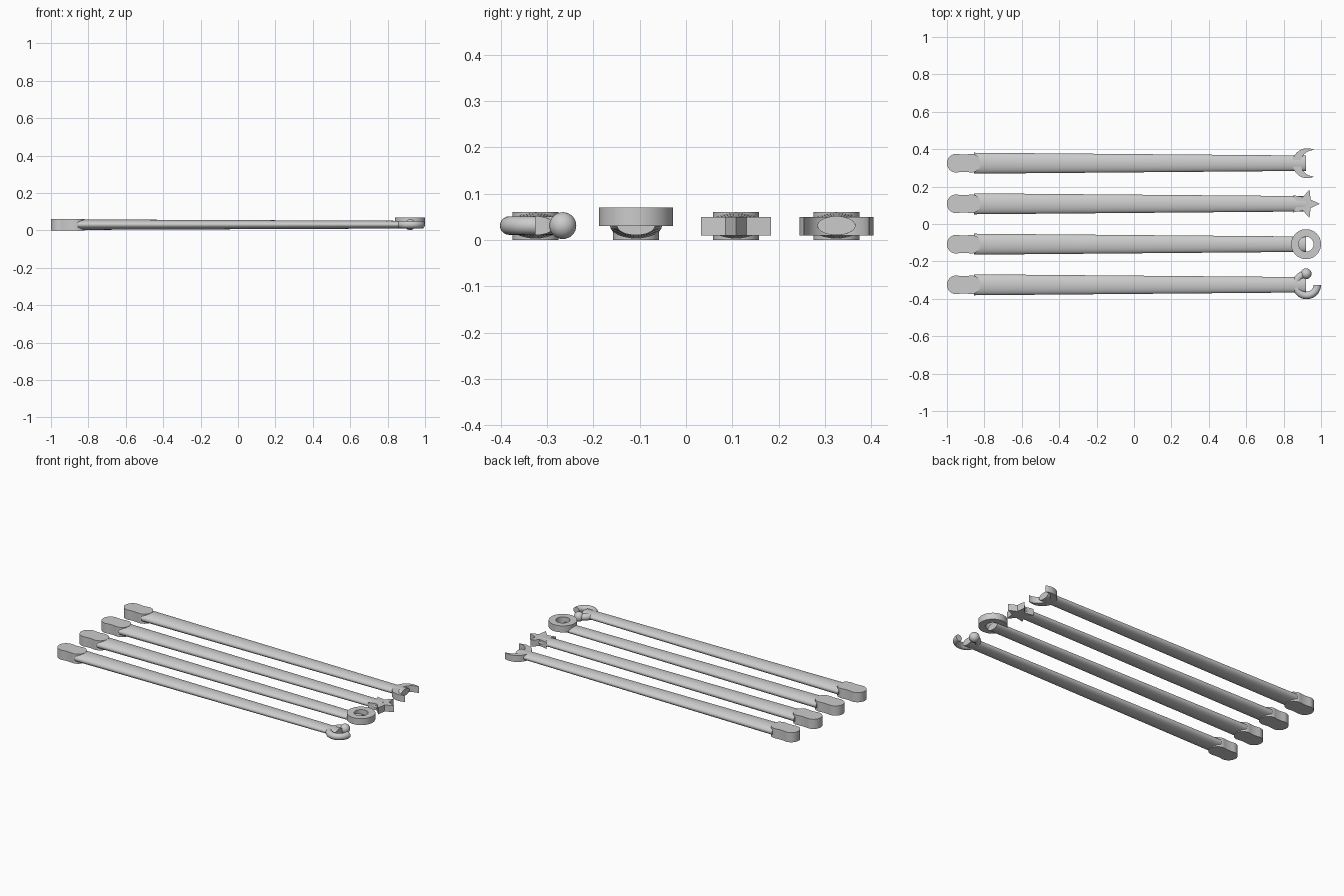
import bpy, bmesh
from math import sin, cos, pi, radians, atan2
from mathutils import Matrix

if "Cube" in bpy.data.objects:
    bpy.data.objects.remove(bpy.data.objects["Cube"])

grey = bpy.data.materials.new("light_grey")
grey.use_nodes = True
grey.diffuse_color = (0.6, 0.6, 0.6, 1)
grey.node_tree.nodes["Principled BSDF"].inputs["Base Color"].default_value = (0.6, 0.6, 0.6, 1)

MID = 0.031      # height of the rod axis
HEAD_X = 0.92    # centre of the decorative heads


def finish(name, bm, smooth=True):
    bmesh.ops.recalc_face_normals(bm, faces=bm.faces)
    me = bpy.data.meshes.new(name)
    bm.to_mesh(me)
    bm.free()
    ob = bpy.data.objects.new(name, me)
    bpy.context.collection.objects.link(ob)
    me.materials.append(grey)
    if smooth:
        bpy.ops.object.select_all(action="DESELECT")
        ob.select_set(True)
        bpy.context.view_layer.objects.active = ob
        bpy.ops.object.shade_smooth_by_angle(angle=radians(35))
    return ob


def arc(cx, cy, r, a0, a1, n):
    return [(cx + r * cos(a0 + (a1 - a0) * i / n), cy + r * sin(a0 + (a1 - a0) * i / n))
            for i in range(n + 1)]


def prism(name, pts, z0, z1, smooth=True):
    bm = bmesh.new()
    face = bm.faces.new([bm.verts.new((x, y, z0)) for x, y in pts])
    ext = bmesh.ops.extrude_face_region(bm, geom=[face])
    top = [v for v in ext["geom"] if isinstance(v, bmesh.types.BMVert)]
    bmesh.ops.translate(bm, verts=top, vec=(0, 0, z1 - z0))
    return finish(name, bm, smooth)


def rod(name, y):
    # tapered cylinder, flattened to an ellipse
    bm = bmesh.new()
    x0, x1 = -0.855, HEAD_X
    m = (Matrix.Translation(((x0 + x1) / 2, y, MID)) @ Matrix.Diagonal((1, 1, 0.5, 1))
         @ Matrix.Rotation(pi / 2, 4, "Y"))
    bmesh.ops.create_cone(bm, cap_ends=True, segments=48, radius1=0.056, radius2=0.041,
                          depth=x1 - x0, matrix=m)
    finish(name, bm)


def handle(name, y):
    # two round lobes with a slight waist between them
    pts = arc(-0.95, y, 0.05, radians(75), radians(285), 24)
    pts += [(-0.91, y - 0.046)]
    pts += arc(-0.87, y, 0.05, radians(-105), radians(105), 24)
    pts += [(-0.91, y + 0.046)]
    prism(name, pts, 0, 0.06)


def crescent(y):
    outer, inner, shift = 0.08, 0.07, 0.034
    # tips are where the two circles cross
    tx = (outer ** 2 - inner ** 2 + shift ** 2) / (2 * shift)
    ty = (outer ** 2 - tx ** 2) ** 0.5
    a, b = atan2(ty, tx), atan2(ty, tx - shift)
    pts = arc(0.927, y, outer, a, 2 * pi - a, 40)
    pts += arc(0.927 + shift, y, inner, 2 * pi - b, b, 32)[1:-1]
    prism("moon_head", pts, 0.01, 0.05)


def star(y):
    pts = []
    for i in range(10):
        r = 0.038 if i % 2 else 0.079
        pts.append((0.914 + r * cos(i * pi / 5), y + r * sin(i * pi / 5)))
    prism("star_head", pts, 0.01, 0.05, smooth=False)


def sweep(name, cx, cy, radius, section, a0, a1, n, closed):
    # revolve a (radial, height) section about a vertical axis
    bm = bmesh.new()
    rows = []
    for i in range(n if closed else n + 1):
        a = a0 + (a1 - a0) * i / n
        rows.append([bm.verts.new((cx + (radius + u) * cos(a), cy + (radius + u) * sin(a), w))
                     for u, w in section])
    k = len(section)
    for i in range(n):
        p, q = rows[i], rows[(i + 1) % len(rows)]
        for j in range(k):
            bm.faces.new((p[j], p[(j + 1) % k], q[(j + 1) % k], q[j]))
    if not closed:
        bm.faces.new(rows[0])
        bm.faces.new(rows[-1])
    finish(name, bm)


def ring(y):
    h = 0.02
    section = [(-h, 0.03), (h, 0.03), (h, 0.07), (-h, 0.07)]
    sweep("ring_head", HEAD_X, y, 0.06, section, 0, 2 * pi, 48, True)


def hook(y):
    section = arc(0, MID, 0.02, 0, 2 * pi, 20)[:-1]
    sweep("hook_head", 0.923, y, 0.057, section, pi / 2, 2 * pi, 36, False)
    bm = bmesh.new()
    bmesh.ops.create_uvsphere(bm, u_segments=32, v_segments=16, radius=0.029,
                              matrix=Matrix.Translation((HEAD_X, y + 0.059, MID)))
    finish("hook_ball", bm)


# four wands side by side, each with its own head
for kind, head, y in (("hook", hook, -0.325), ("ring", ring, -0.108),
                      ("star", star, 0.108), ("moon", crescent, 0.325)):
    rod(kind + "_rod", y)
    handle(kind + "_handle", y)
    head(y)
